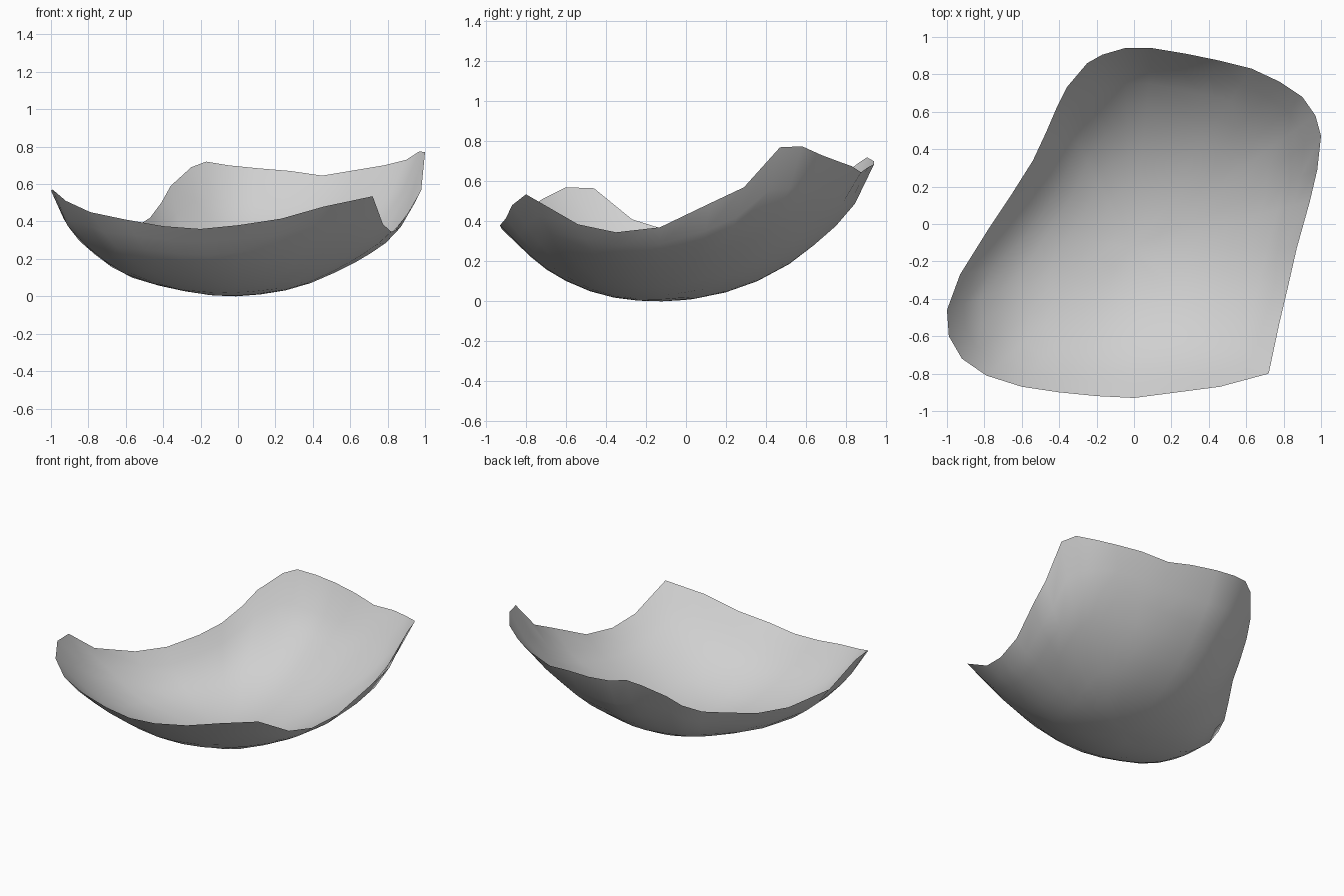
import bpy, bmesh

if "Cube" in bpy.data.objects:
    bpy.data.objects.remove(bpy.data.objects["Cube"], do_unlink=True)

# Plain grey material
grey = bpy.data.materials.new("plain_grey")
grey.use_nodes = True
colour = (0.63, 0.63, 0.63, 1.0)
grey.diffuse_color = colour
grey.node_tree.nodes["Principled BSDF"].inputs["Base Color"].default_value = colour

# Cross-sections of the bowl: height along the length (y) and the width (x)
LENGTH = [(-0.93, 0.37), (-0.7, 0.16), (-0.43, 0.035), (-0.12, 0), (0.18, 0.04),
          (0.45, 0.145), (0.67, 0.30), (0.84, 0.47), (0.94, 0.67)]
WIDTH = [(-1, 0.565), (-0.89, 0.33), (-0.69, 0.165), (-0.57, 0.1), (-0.27, 0.025),
         (-0.02, 0), (0.27, 0.035), (0.46, 0.1), (0.72, 0.235), (0.87, 0.365), (1, 0.62)]

# Wavy rim, counter-clockwise from the sharp front corner
RIM = [(0.72, -0.80, 0.535), (0.775, -0.54, 0.385), (0.82, -0.35, 0.345),
       (0.87, -0.13, 0.37), (0.94, 0.12, 0.49), (0.98, 0.29, 0.57),
       (1.0, 0.47, 0.77), (0.97, 0.58, 0.775), (0.90, 0.68, 0.73),
       (0.78, 0.76, 0.70), (0.63, 0.83, 0.675), (0.45, 0.875, 0.645),
       (0.28, 0.91, 0.67), (0.10, 0.94, 0.685), (-0.05, 0.94, 0.70),
       (-0.17, 0.905, 0.72), (-0.25, 0.86, 0.69), (-0.36, 0.73, 0.59),
       (-0.41, 0.63, 0.50), (-0.47, 0.49, 0.42), (-0.54, 0.34, 0.375),
       (-0.66, 0.15, 0.33), (-0.78, -0.03, 0.335), (-0.93, -0.27, 0.41),
       (-1.0, -0.46, 0.565), (-0.99, -0.60, 0.57), (-0.92, -0.72, 0.51),
       (-0.79, -0.81, 0.45), (-0.60, -0.87, 0.41), (-0.40, -0.90, 0.375),
       (-0.20, -0.92, 0.36), (0, -0.93, 0.38), (0.23, -0.90, 0.415),
       (0.46, -0.87, 0.48)]
CENTRE = (-0.01, -0.12)


def slope(pts, i):
    a, b = pts[max(i - 1, 0)], pts[min(i + 1, len(pts) - 1)]
    return (b[1] - a[1]) / (b[0] - a[0])


def sample(pts, x):
    """Smooth curve through the points of a cross-section."""
    x = min(max(x, pts[0][0]), pts[-1][0])
    i = next(k for k in range(len(pts) - 1) if x <= pts[k + 1][0])
    (x0, h0), (x1, h1) = pts[i], pts[i + 1]
    d = x1 - x0
    t = (x - x0) / d
    return ((2 * t**3 - 3 * t**2 + 1) * h0 + (t**3 - 2 * t**2 + t) * d * slope(pts, i)
            + (3 * t**2 - 2 * t**3) * h1 + (t**3 - t**2) * d * slope(pts, i + 1))


def height(x, y):
    """Crossed sections; the trough drifts to the right towards the front."""
    drift = 0.12 * max(0.0, CENTRE[1] - y)
    return sample(LENGTH, y) + sample(WIDTH, x + drift)


# Rings from the lowest point out to the rim; raised edges curl up gradually,
# lowered edges dip only close to the rim
bm = bmesh.new()
middle = bm.verts.new((*CENTRE, 0.0))
rings = []
for t in (0.15, 0.3, 0.45, 0.6, 0.72, 0.82, 0.91, 1.0):
    ring = []
    for rx, ry, rz in RIM:
        x = CENTRE[0] + (rx - CENTRE[0]) * t
        y = CENTRE[1] + (ry - CENTRE[1]) * t
        lift = rz - height(rx, ry)
        z = height(x, y) + lift * t ** (5 if lift > 0 else 8)
        ring.append(bm.verts.new((x, y, max(z, 0.0))))
    rings.append(ring)

n = len(RIM)
for i in range(n):
    j = (i + 1) % n
    bm.faces.new((middle, rings[0][i], rings[0][j]))
    for inner, outer in zip(rings, rings[1:]):
        bm.faces.new((inner[i], outer[i], outer[j], inner[j]))
for face in bm.faces:
    face.smooth = True

mesh = bpy.data.meshes.new("curved_shell")
bm.to_mesh(mesh)
bm.free()
mesh.materials.append(grey)
shell = bpy.data.objects.new("curved_shell", mesh)
bpy.context.collection.objects.link(shell)
